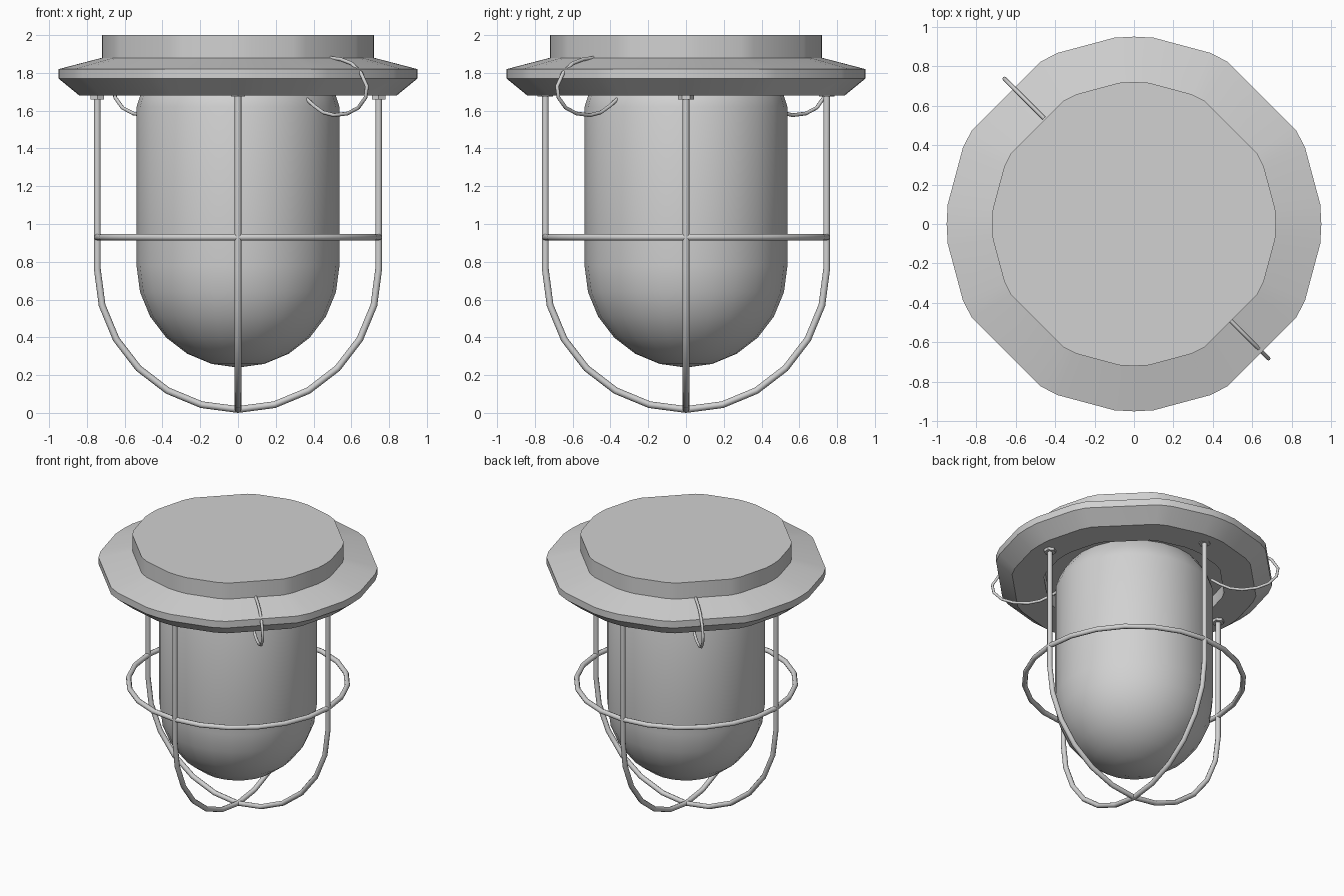
import bpy, bmesh
from math import sin, cos, pi, radians, hypot
from mathutils import Vector

if "Cube" in bpy.data.objects:
    bpy.data.objects.remove(bpy.data.objects["Cube"], do_unlink=True)

grey = bpy.data.materials.new("light grey")
grey.use_nodes = True
colour = (0.64, 0.64, 0.64, 1)
grey.diffuse_color = colour
grey.node_tree.nodes["Principled BSDF"].inputs["Base Color"].default_value = colour


def lathe(name, profile, angles, centre=(0, 0)):
    """Revolve (radius, z) points through the given angles in degrees."""
    bm = bmesh.new()
    rings = []
    for r, z in profile:
        if r == 0:
            rings.append([bm.verts.new((*centre, z))])
        else:
            rings.append([bm.verts.new((centre[0] + r * cos(radians(a)),
                                        centre[1] + r * sin(radians(a)), z)) for a in angles])
    n = len(angles)
    for a, b in zip(rings, rings[1:]):
        for i in range(n):
            j = (i + 1) % n
            if len(a) == 1:
                bm.faces.new((a[0], b[i], b[j]))
            elif len(b) == 1:
                bm.faces.new((a[i], b[0], a[j]))
            else:
                bm.faces.new((a[i], b[i], b[j], a[j]))
    bmesh.ops.recalc_face_normals(bm, faces=bm.faces)
    mesh = bpy.data.meshes.new(name)
    bm.to_mesh(mesh)
    bm.free()
    mesh.materials.append(grey)
    ob = bpy.data.objects.new(name, mesh)
    bpy.context.collection.objects.link(ob)
    bpy.ops.object.select_all(action="DESELECT")
    ob.select_set(True)
    bpy.context.view_layer.objects.active = ob
    bpy.ops.object.shade_smooth_by_angle(angle=radians(32))
    return ob


def wire(name, points, radius, closed=False):
    """Round rod along a path."""
    curve = bpy.data.curves.new(name, "CURVE")
    curve.dimensions = "3D"
    curve.bevel_depth = radius
    curve.bevel_resolution = 2
    curve.use_fill_caps = True
    spline = curve.splines.new("POLY")
    spline.points.add(len(points) - 1)
    for p, co in zip(spline.points, points):
        p.co = (*co, 1)
    spline.use_cyclic_u = closed
    spline.use_smooth = True
    curve.materials.append(grey)
    ob = bpy.data.objects.new(name, curve)
    bpy.context.collection.objects.link(ob)
    return ob


# Housing: cap, flared rim and recess, with an uneven hand-cut outline
outline = [q + a for q in (0, 90, 180, 270) for a in (0, 6, 24, 30, 60, 66, 84)]
lathe("housing", [(0, 2), (.72, 2), (.72, 1.88), (.95, 1.82), (.95, 1.77), (.84, 1.68),
                  (.62, 1.68), (.62, 1.77), (0, 1.77)], outline)

# Glass dome: straight wall, round bottom, shoulder tucked into the recess
R = 0.537
dome = [(R * cos(radians(a)), 0.778 - R * sin(radians(a))) for a in range(0, 90, 15)]
lathe("glass_dome", [(.46, 1.77), (.515, 1.69), (R, 1.62)] + dome + [(0, .24)],
      range(0, 360, 15))

# Guard cage: two crossed hoops and a horizontal ring
C, ROD = 0.745, 0.018
arc = [(C * cos(radians(a)), ROD + C - C * sin(radians(a))) for a in range(0, 181, 15)]
hoop = [(C, 1.69)] + arc + [(-C, 1.69)]
wire("cage_hoop_side", [(u, 0, z) for u, z in hoop], ROD)
wire("cage_hoop_front", [(0, u, z) for u, z in hoop], ROD)
wire("cage_ring", [(C * cos(radians(a)), C * sin(radians(a)), .93)
                   for a in range(0, 360, 15)], ROD, closed=True)

# Hexagonal feet where the hoops meet the rim
hexagon = range(30, 390, 60)
for name, x, y, low in (("left", C, 0, 1.66), ("right", -C, 0, 1.66),
                        ("front", 0, -C, 1.674), ("back", 0, C, 1.674)):
    lathe("cage_foot_" + name, [(0, 1.69), (.042, 1.69), (.042, low), (0, low)],
          hexagon, (x, y))

# Thin wire clips hooked round the rim on opposite corners
hook = [(.68, 1.88), (.77, 1.872), (.85, 1.85), (.92, 1.80), (.965, 1.73), (.955, 1.67),
        (.90, 1.615), (.82, 1.585), (.72, 1.576), (.64, 1.59), (.57, 1.625), (.51, 1.665)]
d = cos(pi / 4)
for name, side, ox, oy in (("front", 1, 0, 0), ("back", -1, .025, .055)):
    wire("rim_clip_" + name, [(side * r * d + ox, -side * r * d + oy, z) for r, z in hook], .01)
